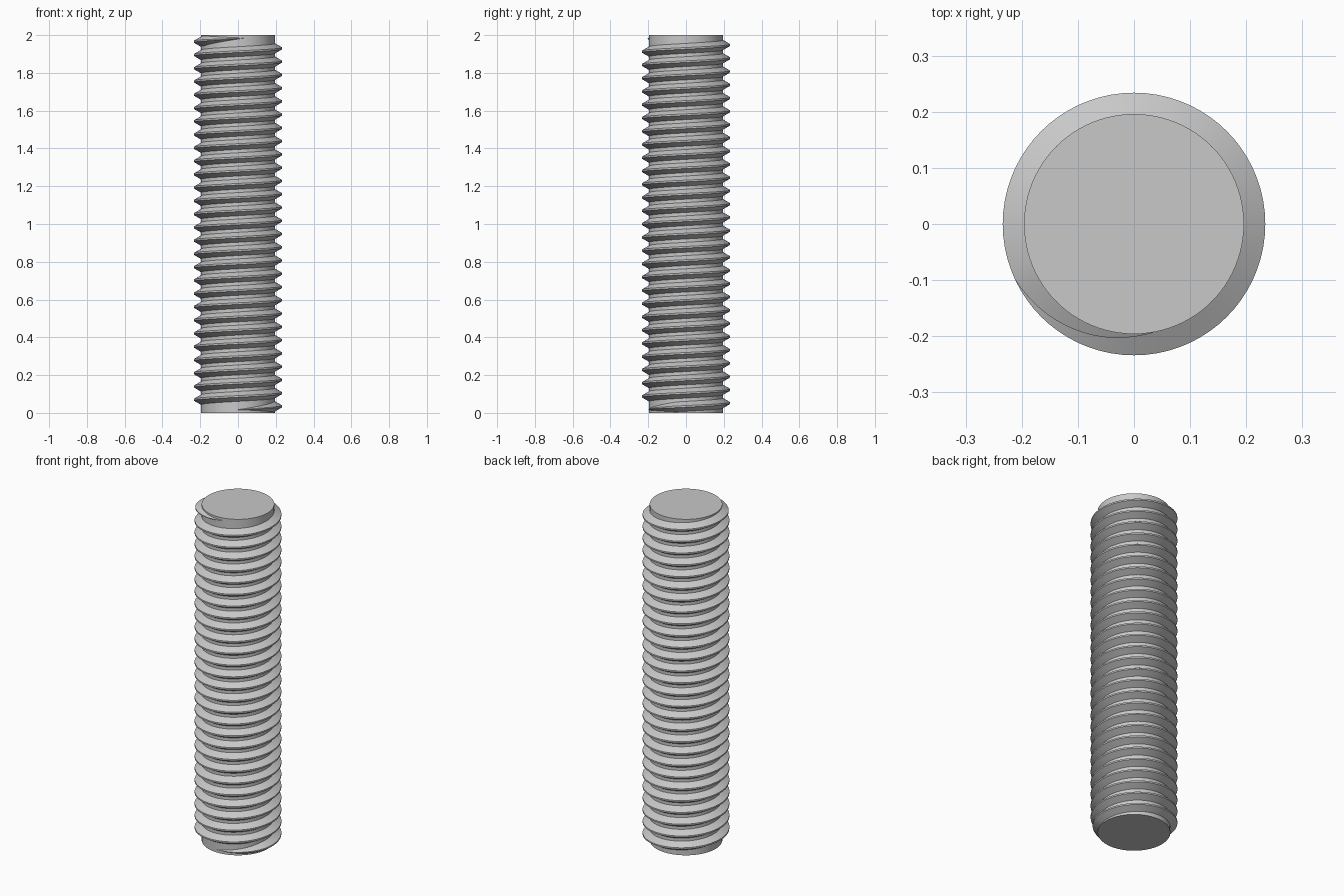
import bpy, bmesh, math

cube = bpy.data.objects.get("Cube")
if cube:
    bpy.data.objects.remove(cube)

LENGTH = 2.0
CORE_R, CREST_R = 0.196, 0.234
PITCH, TURNS, STEPS = 0.0702, 28, 72
START_Z = 0.017
FADE = math.radians(75)      # angle over which the thread runs out
RUN_OUT = math.radians(10)   # small extra sweep at the top end
SUNK = 0.003                 # thread root buried in the core

steel = bpy.data.materials.new("grey_steel")
steel.use_nodes = True
grey = (0.58, 0.58, 0.58, 1)
steel.diffuse_color = grey
steel.node_tree.nodes["Principled BSDF"].inputs["Base Color"].default_value = grey


def finish(name, bm):
    bmesh.ops.recalc_face_normals(bm, faces=bm.faces)
    mesh = bpy.data.meshes.new(name)
    bm.to_mesh(mesh)
    bm.free()
    mesh.materials.append(steel)
    obj = bpy.data.objects.new(name, mesh)
    bpy.context.collection.objects.link(obj)
    bpy.ops.object.select_all(action='DESELECT')
    obj.select_set(True)
    bpy.context.view_layer.objects.active = obj
    bpy.ops.object.shade_smooth_by_angle(angle=math.radians(30))
    return obj


# Plain cylindrical core with flat ends
bm = bmesh.new()
bmesh.ops.create_cone(bm, cap_ends=True, segments=96, radius1=CORE_R,
                      radius2=CORE_R, depth=LENGTH)
bmesh.ops.translate(bm, verts=bm.verts, vec=(0, 0, LENGTH / 2))
finish("rod_core", bm)

# Right-handed thread: a trapezoid section swept along a helix, fading at both ends
bm = bmesh.new()
total = TURNS * math.tau + RUN_OUT
count = TURNS * STEPS + 2
slope = math.tan(math.radians(30))
previous = None
for i in range(count + 1):
    sweep = total * i / count
    fade = max(0.02, min(1, sweep / FADE, (total - sweep) / FADE))
    height = (CREST_R - CORE_R) * fade
    crest_half = PITCH / 16 * fade
    root_half = crest_half + (height + SUNK) * slope
    angle = sweep - math.pi / 2
    z = START_Z + PITCH * sweep / math.tau
    section = [(CORE_R - SUNK, -root_half), (CORE_R + height, -crest_half),
               (CORE_R + height, crest_half), (CORE_R - SUNK, root_half)]
    ring = [bm.verts.new((r * math.cos(angle), r * math.sin(angle),
                          min(LENGTH - 0.001, max(0.001, z + dz))))
            for r, dz in section]
    if previous:
        for a in range(4):
            b = (a + 1) % 4
            bm.faces.new((previous[a], previous[b], ring[b], ring[a]))
    else:
        bm.faces.new(ring)
    previous = ring
bm.faces.new(previous)
finish("screw_thread", bm)
